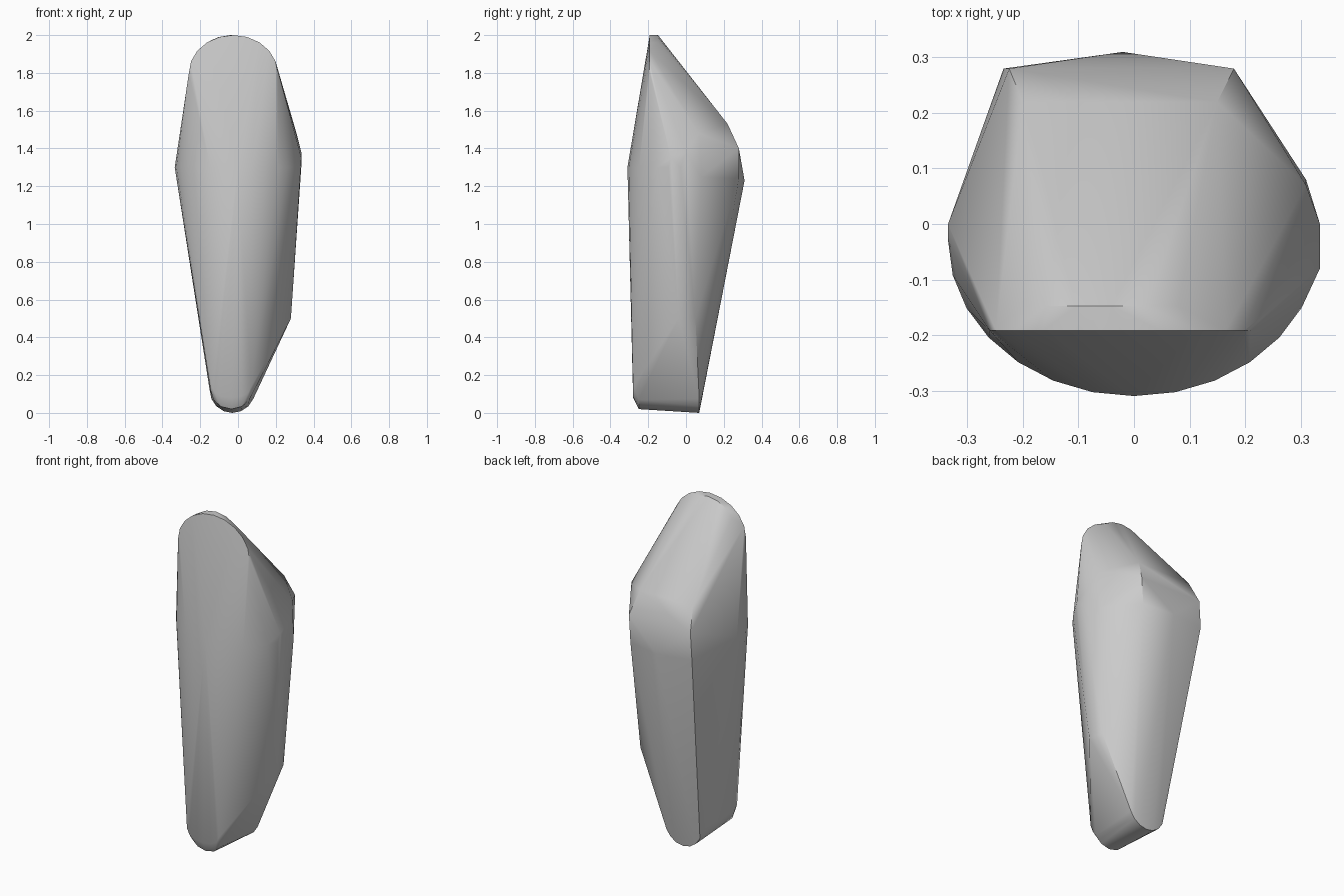
import bpy
import bmesh
import math
from mathutils import Vector

default_cube = bpy.data.objects.get("Cube")
if default_cube:
    bpy.data.objects.remove(default_cube, do_unlink=True)


def make_material(name, colour):
    material = bpy.data.materials.new(name)
    material.use_nodes = True
    material.diffuse_color = colour
    material.node_tree.nodes["Principled BSDF"].inputs["Base Color"].default_value = colour
    return material


def arc(centre, axis_u, axis_v, start, end, steps):
    """Points along part of an ellipse spanned by two axis vectors."""
    centre, axis_u, axis_v = Vector(centre), Vector(axis_u), Vector(axis_v)
    points = []
    for step in range(steps + 1):
        angle = math.radians(start + (end - start) * step / steps)
        points.append(centre + axis_u * math.cos(angle) + axis_v * math.sin(angle))
    return points


def hull_object(name, points, material, sharp_angle):
    """Wrap the guide points in one convex, smooth-shaded surface."""
    mesh = bpy.data.meshes.new(name)
    bm = bmesh.new()
    for point in points:
        bm.verts.new(point)
    result = bmesh.ops.convex_hull(bm, input=bm.verts)
    spare = set(result["geom_interior"]) | set(result["geom_unused"])
    spare_verts = [item for item in spare if isinstance(item, bmesh.types.BMVert)]
    bmesh.ops.delete(bm, geom=spare_verts, context="VERTS")
    bmesh.ops.recalc_face_normals(bm, faces=bm.faces)
    bm.to_mesh(mesh)
    bm.free()
    mesh.materials.append(material)
    obj = bpy.data.objects.new(name, mesh)
    bpy.context.collection.objects.link(obj)
    bpy.ops.object.select_all(action="DESELECT")
    obj.select_set(True)
    bpy.context.view_layer.objects.active = obj
    bpy.ops.object.shade_smooth_by_angle(angle=math.radians(sharp_angle))
    return obj


stone_grey = make_material("stone grey", (0.6, 0.6, 0.6, 1))

# Rounded front belly at the widest level
guide = arc((0, -0.03, 1.3), (0.335, 0, 0), (0, -0.28, 0), 0, 180, 14)
guide += [(-0.335, 0, 1.3), (0.335, 0, 1.38), (0.335, -0.08, 1.35)]

# Rounded crest: sharp front rim and a narrow bevel behind it
guide += arc((-0.025, -0.192, 1.8), (0.235, 0, 0), (0, 0, 0.2), 0, 180, 10)
guide += arc((-0.04, -0.148, 1.85), (0.175, 0, 0), (0, 0, 0.15), 25, 155, 6)

# Rounded shoulder across the back
for left, right, y, z in [(-0.2, 0.15, 0.22, 1.53),
                          (-0.225, 0.18, 0.28, 1.4),
                          (-0.235, 0.17, 0.28, 1.24)]:
    guide += [(left, y, z), (right, y, z)]
guide += [(-0.02, 0.31, 1.23)]

# Bulging flank on the left side
guide += [(0.31, 0.07, 1.48), (0.31, 0.08, 1.25), (0.25, 0.16, 1.42),
          (0.28, -0.04, 0.5), (0.265, 0.05, 0.5)]

# Narrow rounded foot, front rim then back rim
guide += arc((-0.035, -0.28, 0.14), (0.105, 0, 0), (0, 0, -0.06), 0, 180, 6)
guide += arc((-0.035, -0.25, 0.12), (0.11, 0, 0), (0, 0, -0.1), 0, 180, 6)
guide += arc((-0.03, 0.07, 0.12), (0.12, 0, 0), (0, 0, -0.12), 0, 180, 8)

hull_object("standing_stone", guide, stone_grey, 35)
